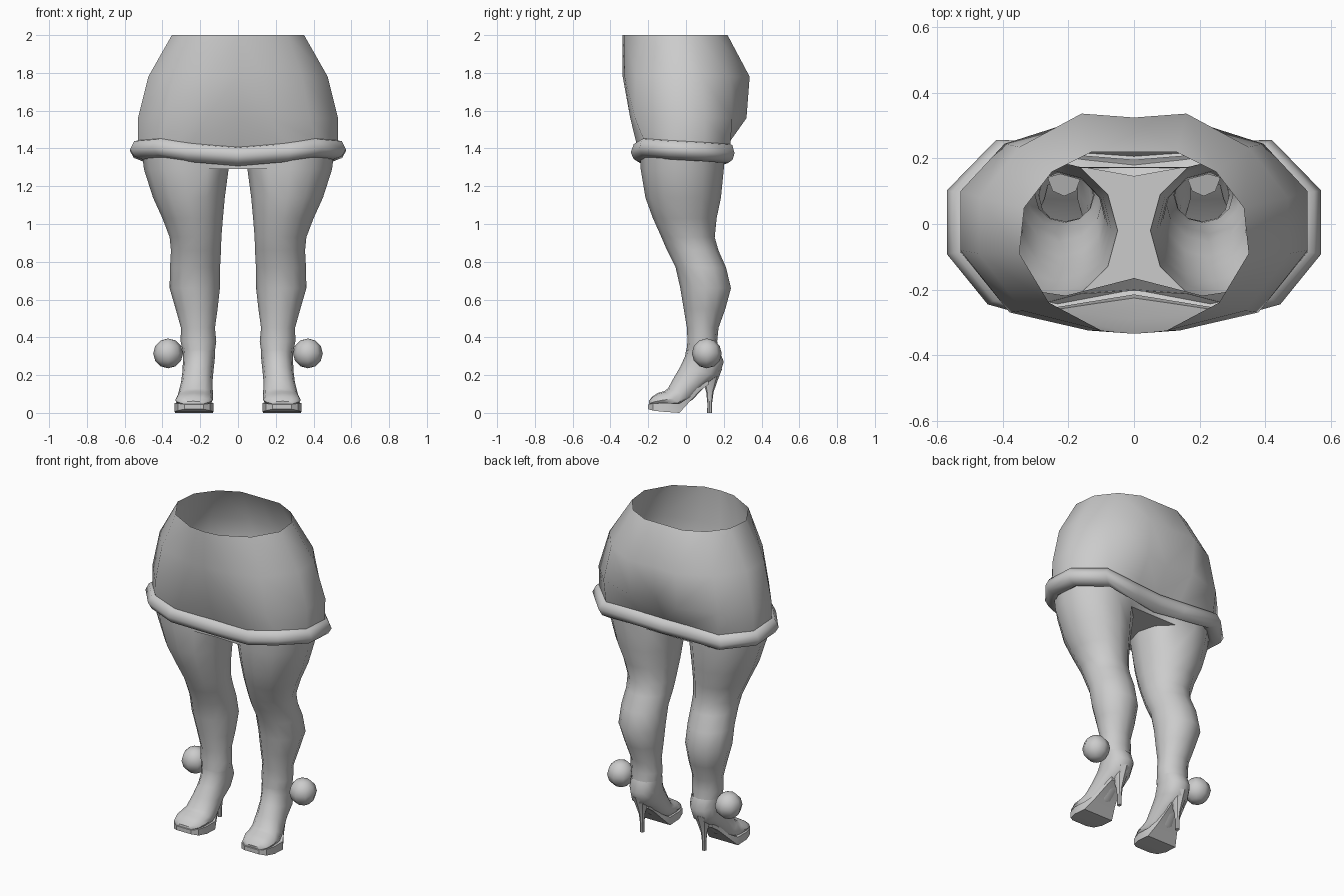
import bpy, bmesh, math
from mathutils import Vector

cube = bpy.data.objects.get("Cube")
if cube:
    bpy.data.objects.remove(cube, do_unlink=True)

grey = bpy.data.materials.new("plain grey")
grey.use_nodes = True
GREY = (0.6, 0.6, 0.6, 1)
grey.diffuse_color = GREY
grey.node_tree.nodes["Principled BSDF"].inputs["Base Color"].default_value = GREY


def finish(name, bm, angle=50, mirror=True):
    """Turn a bmesh into a smooth-shaded object, mirrored across x = 0."""
    bmesh.ops.remove_doubles(bm, verts=bm.verts, dist=0.0005)
    bmesh.ops.recalc_face_normals(bm, faces=bm.faces)
    me = bpy.data.meshes.new(name)
    bm.to_mesh(me)
    bm.free()
    me.materials.append(grey)
    ob = bpy.data.objects.new(name, me)
    bpy.context.collection.objects.link(ob)
    if mirror:
        m = ob.modifiers.new("Mirror", 'MIRROR')
        m.use_clip = True
    bpy.ops.object.select_all(action='DESELECT')
    ob.select_set(True)
    bpy.context.view_layer.objects.active = ob
    bpy.ops.object.shade_smooth_by_angle(angle=math.radians(angle))
    return ob


def loft(bm, rings, closed=True, caps=(False, False)):
    """Bridge rows of points with quads; returns the vertex rows."""
    rows = [[bm.verts.new(p) for p in r] for r in rings]
    n = len(rows[0])
    for a, b in zip(rows, rows[1:]):
        for i in range(n if closed else n - 1):
            j = (i + 1) % n
            bm.faces.new((a[i], a[j], b[j], b[i]))
    for cap, row in zip(caps, (rows[0], rows[-1])):
        if cap:
            bm.faces.new(row)
    return rows


def oval(cx, hw, front, back, n=12, power=1.0):
    """Oval ring spanned by a front and a back (y, z) point; power < 1 squares it."""
    pts = []
    for k in range(n):
        t = 2 * math.pi * k / n
        c, s = math.cos(t), math.sin(t)
        c = math.copysign(abs(c) ** power, c)
        s = math.copysign(abs(s) ** power, s)
        f = (s + 1) / 2
        pts.append(Vector((cx + hw * c, front[0] + (back[0] - front[0]) * f,
                           front[1] + (back[1] - front[1]) * f)))
    return pts


# ---- Skirt: half outlines from front centre round to back centre
waist = [(0, -.335), (.1, -.325), (.26, -.24), (.35, -.09), (.335, .05), (.25, .16), (.13, .22), (0, .22)]
hip = [(0, -.335), (.14, -.325), (.34, -.265), (.475, -.09), (.47, .08), (.35, .235), (.16, .337), (0, .325)]
seat = [(0, -.29), (.17, -.295), (.38, -.27), (.53, -.08), (.53, .1), (.395, .245), (.16, .32), (0, .29)]
hem = [(0, -.225), (.25, -.262), (.41, -.225), (.53, -.085), (.53, .095), (.385, .235), (.15, .215), (0, .205)]
hem_z = [1.36, 1.38, 1.405, 1.395, 1.385, 1.375, 1.367, 1.36]

bm = bmesh.new()
loft(bm, [[(x, y, 2.0) for x, y in waist], [(x, y, 1.78) for x, y in hip],
          [(x, y, 1.56) for x, y in seat],
          [(x, y, z + .045) for (x, y), z in zip(hem, hem_z)]], closed=False)
finish("skirt", bm)

# ---- Rolled trim around the hem
bm = bmesh.new()
rows = []
for off, dz in ((-.01, .05), (.02, .043), (.042, 0), (.022, -.035), (-.025, -.053), (-.06, -.03)):
    row = []
    for (x, y), z in zip(hem, hem_z):
        d = Vector((x, y, 0)).normalized()
        row.append((x + d.x * off, y + d.y * off, z + dz))
    rows.append(row)
loft(bm, rows, closed=False)
finish("hem_trim", bm, 60)

# ---- Legs joined by a crotch panel: (z, inner x, outer x, front y, back y)
LEG = [(1.29, .05, .498, -.24, .20), (1.14, .07, .45, -.215, .185),
       (1.03, .08, .40, -.175, .162), (.93, .088, .362, -.13, .152),
       (.86, .09, .355, -.10, .172), (.77, .095, .36, -.055, .212),
       (.66, .096, .362, -.03, .238), (.55, .108, .33, -.012, .208),
       (.45, .122, .302, .005, .172), (.38, .115, .304, .008, .165),
       (.31, .125, .29, .0, .175)]
bm = bmesh.new()
rows = loft(bm, [oval((a + b) / 2, (b - a) / 2, (f, z), (k, z)) for z, a, b, f, k in LEG])
top = rows[0]
inner = top[4:9]
mid = [bm.verts.new((0, y, 1.29)) for y in (.17, .09, 0, -.1, -.2)]
for i in range(4):
    bm.faces.new((inner[i], inner[i + 1], mid[i + 1], mid[i]))
# band rising from the thighs to the inside of the hem
border = [mid[4]] + top[8:] + top[:5] + [mid[0]]
upper = [bm.verts.new((v.co.x * 1.03, v.co.y * 1.02, 1.41)) for v in border]
for i in range(len(border) - 1):
    bm.faces.new((border[i], border[i + 1], upper[i + 1], upper[i]))
finish("legs", bm, 60)

# ---- Shoe upper: tilting sections from ankle to toe (centre x, half width, front, back)
SHOE = [(.207, .086, (.0, .33), (.175, .335)), (.207, .084, (-.005, .30), (.20, .27)),
        (.212, .082, (-.03, .245), (.175, .195)), (.218, .083, (-.065, .185), (.105, .145)),
        (.225, .092, (-.095, .13), (.035, .07)), (.23, .099, (-.115, .115), (-.02, .035)),
        (.233, .099, (-.15, .105), (-.10, .03)), (.235, .085, (-.18, .085), (-.165, .03)),
        (.236, .055, (-.197, .062), (-.192, .035))]
bm = bmesh.new()
loft(bm, [oval(c, w, f, b, 12, .9) for c, w, f, b in SHOE], caps=(False, True))
finish("shoe", bm, 40)

# ---- Sole: a thin platform under the toes that rises along the arch
SOLE = [(-.2, .05, .045, .02), (-.175, .085, .05, .012), (-.12, .102, .052, .006),
        (-.035, .1, .05, 0), (.02, .072, .085, .06), (.075, .052, .15, .118),
        (.12, .045, .19, .15)]
bm = bmesh.new()
loft(bm, [[(.233 - .1 * max(0, y + .03) + s * w, y, z) for s, z in
           ((-1, lo), (1, lo), (1, hi), (-1, hi))] for y, w, hi, lo in SOLE], caps=(True, True))
finish("sole", bm, 30)

# ---- Stiletto heel
HEEL = [(.05, (.085, .20), (.192, .235)), (.033, (.092, .16), (.165, .165)),
        (.017, (.107, .11), (.146, .11)), (.012, (.113, .05), (.138, .05)),
        (.013, (.112, 0), (.138, 0))]
bm = bmesh.new()
loft(bm, [oval(.213, w, f, b, 8) for w, f, b in HEEL], caps=(True, True))
finish("heel", bm, 40)

# ---- Pompoms beside the ankles
bm = bmesh.new()
bmesh.ops.create_uvsphere(bm, u_segments=8, v_segments=6, radius=.079)
bmesh.ops.translate(bm, verts=bm.verts, vec=(.37, .11, .315))
finish("pompom", bm, 60)
